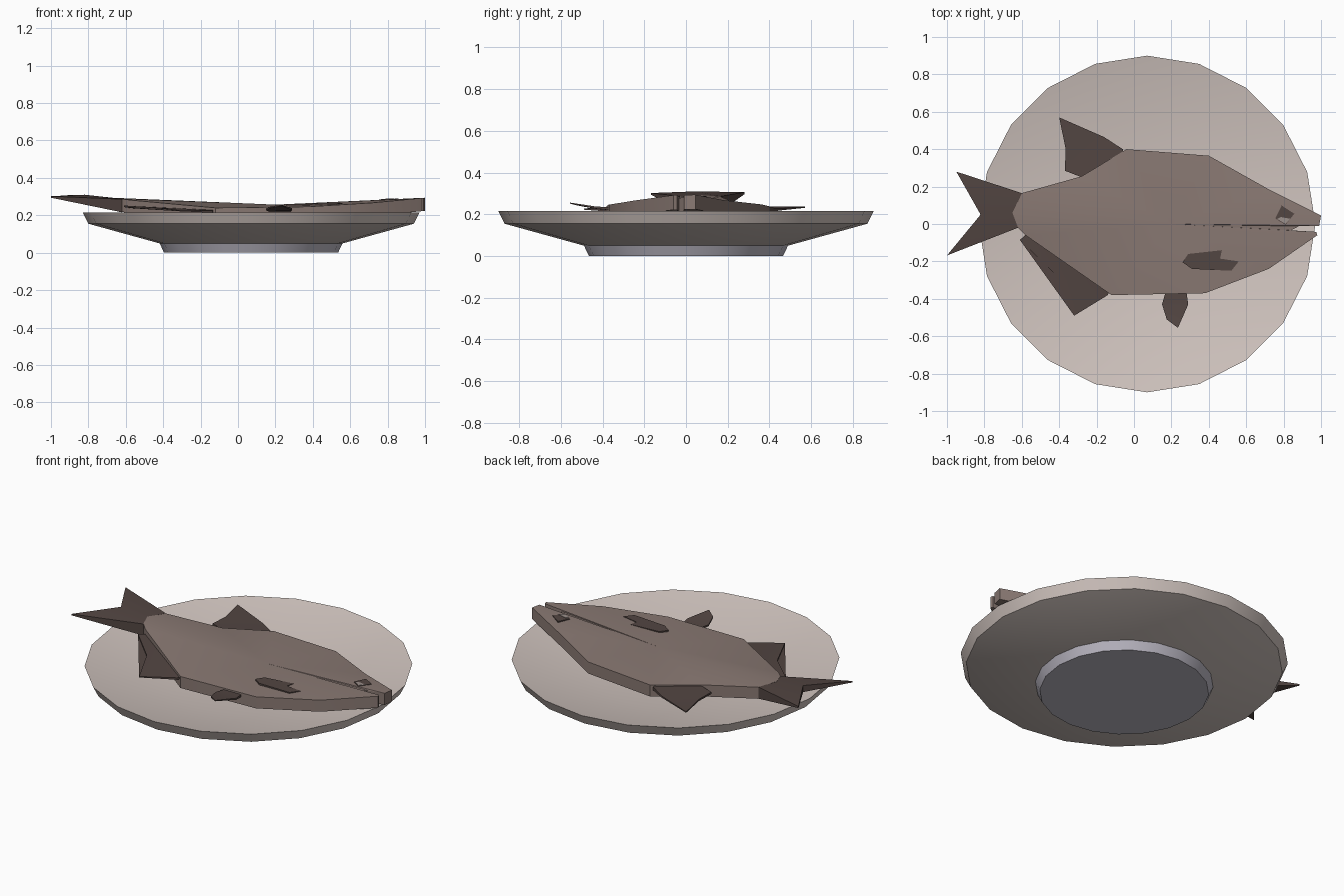
import bpy, bmesh, math

if "Cube" in bpy.data.objects:
    bpy.data.objects.remove(bpy.data.objects["Cube"])


def material(name, rgb):
    m = bpy.data.materials.new(name)
    m.diffuse_color = (*rgb, 1)
    m.use_nodes = True
    m.node_tree.nodes["Principled BSDF"].inputs["Base Color"].default_value = m.diffuse_color
    return m


CREAM = material("cream glaze", (0.64, 0.56, 0.525))
FOOT = material("grey clay", (0.50, 0.48, 0.55))
SKIN = material("fish skin", (0.25, 0.19, 0.17))
FIN = material("dark fin", (0.085, 0.06, 0.054))
GLINT = material("eye glint", (0.33, 0.28, 0.26))


def finish(name, bm, mat):
    bmesh.ops.recalc_face_normals(bm, faces=bm.faces[:])
    me = bpy.data.meshes.new(name)
    bm.to_mesh(me)
    bm.free()
    ob = bpy.data.objects.new(name, me)
    bpy.context.collection.objects.link(ob)
    me.materials.append(mat)
    bpy.ops.object.select_all(action='DESELECT')
    ob.select_set(True)
    bpy.context.view_layer.objects.active = ob
    bpy.ops.object.shade_smooth_by_angle(angle=math.radians(25))
    return ob


def lathe(name, profile, mat, sides=20, cx=0.07):
    """Spin (radius, z) points, capping both ends."""
    bm = bmesh.new()
    rings = []
    for r, z in profile:
        rings.append([bm.verts.new((cx + r * math.cos(2 * math.pi * i / sides),
                                    r * math.sin(2 * math.pi * i / sides), z))
                      for i in range(sides)])
    for a, b in zip(rings, rings[1:]):
        for i in range(sides):
            j = (i + 1) % sides
            bm.faces.new((a[i], a[j], b[j], b[i]))
    bm.faces.new(rings[0][::-1])
    bm.faces.new(rings[-1])
    return finish(name, bm, mat)


def slab(name, pts, mat, centre=None):
    """Closed sheet from (x, y, top z, thickness) points; optional fan centre."""
    bm = bmesh.new()
    top = [bm.verts.new((x, y, z)) for x, y, z, t in pts]
    low = [bm.verts.new((x, y, z - t)) for x, y, z, t in pts]
    n = len(pts)
    for i in range(n):
        j = (i + 1) % n
        bm.faces.new((top[i], low[i], low[j], top[j]))
    if centre:
        x, y, z, t = centre
        for ring, h in ((top, z), (low, z - t)):
            c = bm.verts.new((x, y, h))
            for i in range(n):
                bm.faces.new((ring[i], ring[(i + 1) % n], c))
    else:
        caps = [bm.faces.new(top), bm.faces.new(low[::-1])]
        bmesh.ops.triangulate(bm, faces=caps)
    return finish(name, bm, mat)


def body_z(x):
    """The fish sags in the middle, head and tail lifted by the rim."""
    return 0.238 + (0.056 if x > 0 else 0.13) * x * x


# plate: outside cone, rim, then the hollow inside
lathe("plate", [(0.49, 0.05), (0.87, 0.155), (0.9, 0.215), (0.45, 0.12)], CREAM)
lathe("plate_foot", [(0.465, 0), (0.49, 0.052)], FOOT)

# fish body with mouth notch
outline = [(1.0, 0.045), (0.73, 0.18), (0.4, 0.365), (-0.04, 0.4), (-0.28, 0.255),
           (-0.6, 0.165), (-0.65, 0.06), (-0.62, -0.02), (-0.58, -0.06),
           (-0.12, -0.38), (0.38, -0.37), (0.72, -0.24), (0.98, -0.06),
           (0.975, -0.042), (0.84, -0.034), (0.88, -0.012), (0.99, -0.01)]
slab("fish_body", [(x, y, body_z(x), 0.07) for x, y in outline], SKIN,
     centre=(0.2, 0, 0.257, 0.08))

# tail: wedge thinning to the tips
slab("tail_fin", [(-0.6, 0.165, 0.286, 0.07), (-0.95, 0.28, 0.306, 0.01),
                  (-0.82, 0.05, 0.31, 0.04), (-1.0, -0.168, 0.302, 0.008),
                  (-0.62, -0.02, 0.286, 0.07), (-0.645, 0.06, 0.291, 0.07)], FIN)

# thin side fins
slab("dorsal_fin", [(-0.4, 0.57, 0.237, 0.006), (-0.16, 0.465, 0.23, 0.01),
                    (-0.06, 0.4, 0.232, 0.02), (-0.05, 0.36, 0.232, 0.02),
                    (-0.28, 0.25, 0.24, 0.02), (-0.37, 0.285, 0.24, 0.012),
                    (-0.365, 0.4, 0.237, 0.01)], FIN)
slab("anal_fin", [(-0.61, -0.085, 0.252, 0.008), (-0.57, -0.05, 0.25, 0.012),
                  (-0.13, -0.36, 0.228, 0.012), (-0.14, -0.38, 0.226, 0.012),
                  (-0.32, -0.49, 0.228, 0.006), (-0.43, -0.26, 0.24, 0.008)], FIN)
slab("pelvic_fin", [(0.17, -0.36, 0.234, 0.015), (0.15, -0.43, 0.236, 0.01),
                    (0.175, -0.51, 0.248, 0.008), (0.235, -0.555, 0.256, 0.005),
                    (0.29, -0.43, 0.237, 0.01), (0.28, -0.36, 0.234, 0.015)], FIN)

# fin lying on the flank
flank = [(0.26, -0.205), (0.29, -0.16), (0.47, -0.14), (0.46, -0.185),
         (0.56, -0.2), (0.52, -0.25), (0.31, -0.24)]
slab("pectoral_fin", [(x, y, 0.259 + 0.02 * (x - 0.26), 0.012) for x, y in flank], FIN)

# eye with a paler lower patch
eye = [(0.755, 0.03), (0.79, 0.098), (0.857, 0.055), (0.81, -0.005)]
slab("eye", [(x, y, 0.287 + 0.04 * (x - 0.8), 0.009) for x, y in eye], FIN)
glint = [(0.765, 0.027), (0.785, 0.037), (0.835, 0.028), (0.81, 0.0)]
slab("eye_glint", [(x, y, 0.289 + 0.04 * (x - 0.8), 0.005) for x, y in glint], GLINT)
